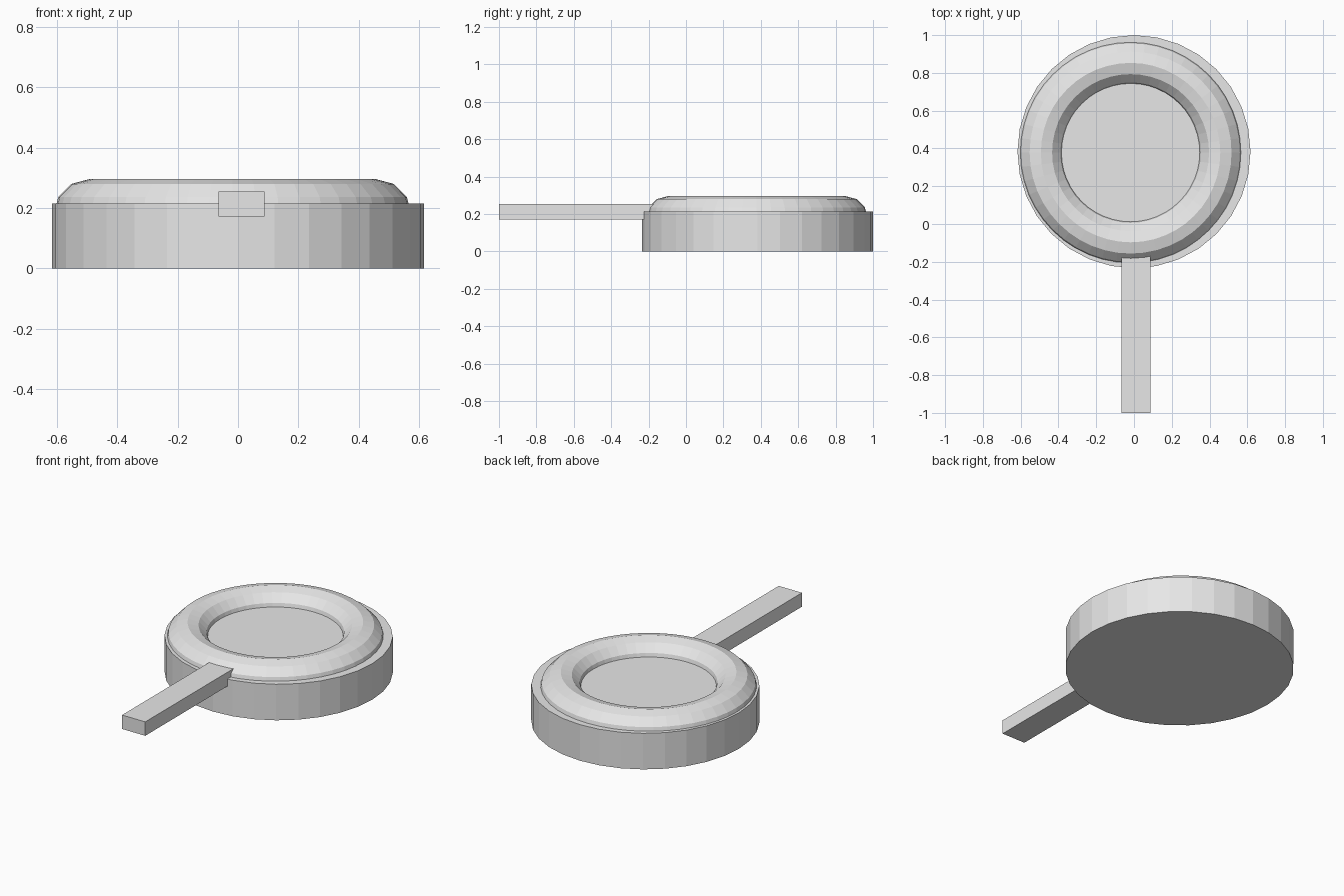
import bpy
import math

cube = bpy.data.objects.get("Cube")
if cube:
    bpy.data.objects.remove(cube, do_unlink=True)

# One plain grey for every part
grey = bpy.data.materials.new("light_grey")
grey.use_nodes = True
colour = (0.8, 0.8, 0.8, 1)
grey.diffuse_color = colour
grey.node_tree.nodes["Principled BSDF"].inputs["Base Color"].default_value = colour


def finish(name):
    obj = bpy.context.object
    obj.name = name
    obj.data.materials.clear()
    obj.data.materials.append(grey)
    return obj


# Round base: a flat-shaded disc
base_radius, base_height = 0.617, 0.215
bpy.ops.mesh.primitive_cylinder_add(
    vertices=32, radius=base_radius, depth=base_height,
    location=(0, 1 - base_radius, base_height / 2))
finish("round_base")

# Raised rim: a faceted ring half sunk into the base
bpy.ops.mesh.primitive_torus_add(
    major_radius=0.475, minor_radius=0.119,
    major_segments=48, minor_segments=12,
    location=(-0.018, 0.378, 0.177))
finish("raised_rim")

# Handle: a straight bar running into the rim
low, high = (-0.065, -1, 0.172), (0.088, -0.15, 0.255)
bpy.ops.mesh.primitive_cube_add(
    size=1, location=[(a + b) / 2 for a, b in zip(low, high)])
handle = finish("handle")
handle.scale = [b - a for a, b in zip(low, high)]
bpy.ops.object.transform_apply(location=False, rotation=False, scale=True)
